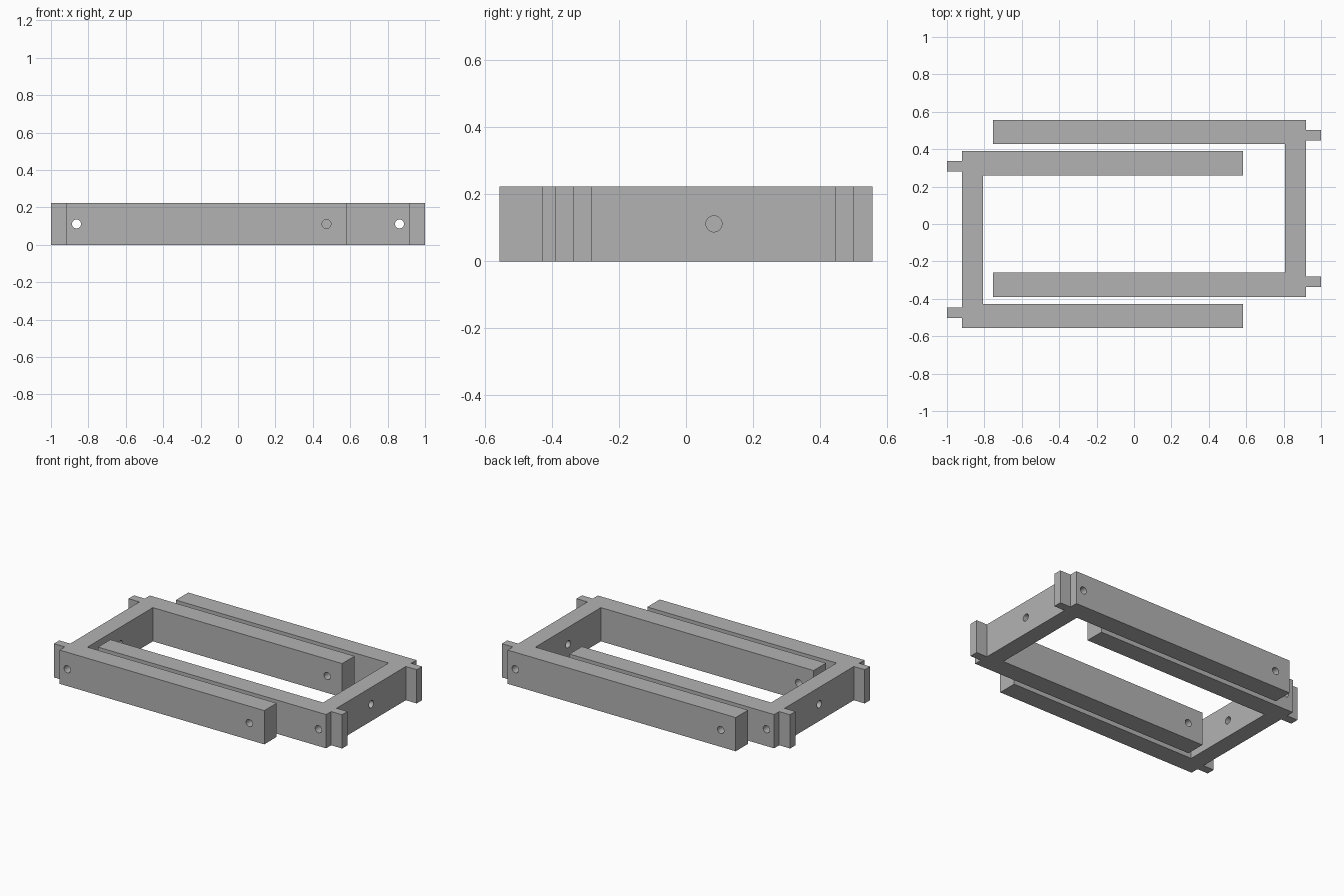
import bpy
import bmesh
from math import pi
from mathutils import Matrix

cube = bpy.data.objects.get("Cube")
if cube:
    bpy.data.objects.remove(cube, do_unlink=True)

HEIGHT = 0.224
HOLE_RADIUS = 0.024
BAR_OUT, BAR_IN, TAB_END = 0.92, 0.807, 1.0
BACK, FRONT, ARM = 0.557, -0.39, 0.13
MID_Y = (BACK + FRONT) / 2
MID_X = (BAR_OUT + BAR_IN) / 2

grey = bpy.data.materials.new("plain grey")
grey.use_nodes = True
colour = (0.45, 0.45, 0.45, 1)
grey.diffuse_color = colour
grey.node_tree.nodes["Principled BSDF"].inputs["Base Color"].default_value = colour


def new_object(name, bm):
    bmesh.ops.recalc_face_normals(bm, faces=bm.faces)
    mesh = bpy.data.meshes.new(name)
    bm.to_mesh(mesh)
    bm.free()
    mesh.materials.append(grey)
    obj = bpy.data.objects.new(name, mesh)
    bpy.context.collection.objects.link(obj)
    return obj


def drill(obj, x, y, axis, depth):
    """Bore a round hole along the x or y axis at mid height."""
    bm = bmesh.new()
    turn = Matrix.Rotation(pi / 2, 4, "Y" if axis == "X" else "X")
    bmesh.ops.create_cone(bm, cap_ends=True, segments=32, radius1=HOLE_RADIUS,
                          radius2=HOLE_RADIUS, depth=depth,
                          matrix=Matrix.Translation((x, y, HEIGHT / 2)) @ turn)
    cutter = new_object("hole_cutter", bm)
    cutter.hide_render = True
    mod = obj.modifiers.new("hole", "BOOLEAN")
    mod.operation = "DIFFERENCE"
    mod.solver = "EXACT"
    mod.object = cutter
    bpy.context.view_layer.objects.active = obj
    bpy.ops.object.modifier_apply(modifier=mod.name)
    bpy.data.objects.remove(cutter, do_unlink=True)


def u_frame(name, side, arm_end):
    """U-shaped frame with two end tabs; side -1 turns it half round."""
    outline = [
        (arm_end, BACK), (arm_end, BACK - ARM),
        (BAR_IN, BACK - ARM), (BAR_IN, FRONT + ARM),
        (arm_end, FRONT + ARM), (arm_end, FRONT), (BAR_OUT, FRONT),
    ]
    # tabs on the outer face of the cross bar
    for low, high in ((-0.337, -0.28), (0.446, 0.502)):
        outline += [(BAR_OUT, low), (TAB_END, low), (TAB_END, high), (BAR_OUT, high)]
    outline.append((BAR_OUT, BACK))

    bm = bmesh.new()
    face = bm.faces.new([bm.verts.new((side * x, side * y, 0)) for x, y in outline])
    top = bmesh.ops.extrude_face_region(bm, geom=[face])["geom"]
    bmesh.ops.translate(bm, vec=(0, 0, HEIGHT),
                        verts=[v for v in top if isinstance(v, bmesh.types.BMVert)])
    frame = new_object(name, bm)

    # holes through the arm tips, along the cross bar, and across its middle
    drill(frame, side * (arm_end + 0.11), side * MID_Y, "Y", 1.2)
    drill(frame, side * MID_X, side * MID_Y, "Y", 1.2)
    drill(frame, side * MID_X, side * MID_Y, "X", 0.3)

    bpy.ops.object.select_all(action="DESELECT")
    frame.select_set(True)
    bpy.context.view_layer.objects.active = frame
    bpy.ops.object.shade_smooth_by_angle(angle=pi / 6)


u_frame("left_u_frame", 1, -0.755)
u_frame("right_u_frame", -1, -0.583)
